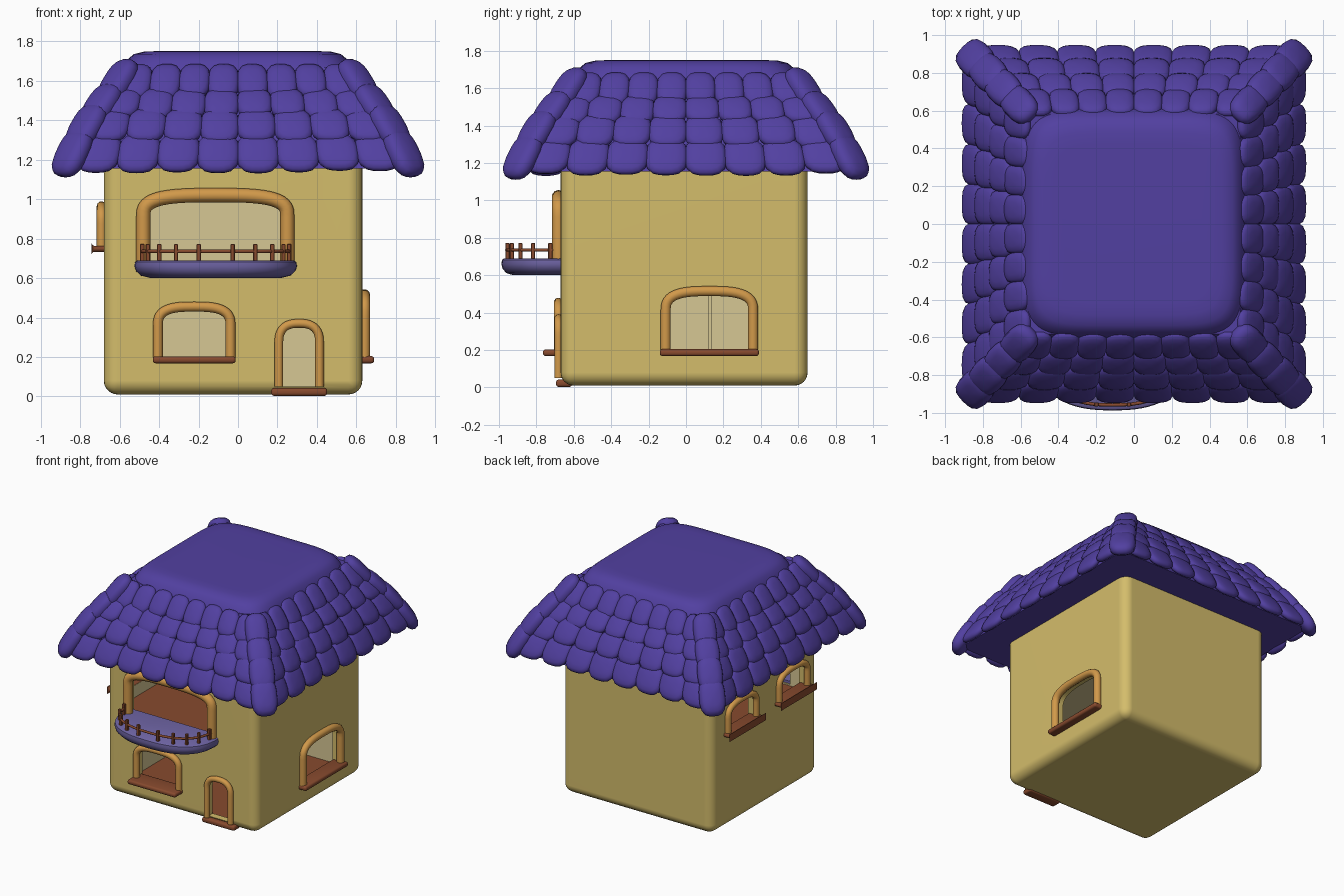
import bpy, bmesh, math, random
from mathutils import Matrix, Vector

if "Cube" in bpy.data.objects:
    bpy.data.objects.remove(bpy.data.objects["Cube"])

random.seed(4)

def material(name, rgb):
    m = bpy.data.materials.new(name)
    m.diffuse_color = [(c / 12.92 if c < 0.04 else ((c + 0.055) / 1.055) ** 2.4) for c in rgb] + [1]
    m.use_nodes = True
    m.node_tree.nodes["Principled BSDF"].inputs["Base Color"].default_value = m.diffuse_color
    return m

WALL = material("yellow plaster", (0.83, 0.74, 0.42))
CREAM = material("cream interior", (0.84, 0.78, 0.58))
BROWN = material("brown wood", (0.53, 0.29, 0.18))
TRIM = material("orange trim", (0.82, 0.60, 0.29))
ROOF = material("purple roof", (0.32, 0.25, 0.63))
STONE = material("lilac stone", (0.43, 0.39, 0.64))

def smooth(mesh, angle=40):
    for p in mesh.polygons:
        p.use_smooth = True
    mesh.set_sharp_from_angle(angle=math.radians(angle))

def make(name, bm, mats, angle=40):
    me = bpy.data.meshes.new(name)
    bmesh.ops.recalc_face_normals(bm, faces=bm.faces[:])
    bm.to_mesh(me)
    bm.free()
    for m in mats:
        me.materials.append(m)
    smooth(me, angle)
    ob = bpy.data.objects.new(name, me)
    bpy.context.collection.objects.link(ob)
    return ob

def add_box(bm, lo, hi, bevel=0, seg=3, mat=Matrix()):
    lo, hi = Vector(lo), Vector(hi)
    vs = bmesh.ops.create_cube(bm, size=1)["verts"]
    for v in vs:
        v.co = (lo + hi) / 2 + v.co * (hi - lo)
        v.co = mat @ v.co
    if bevel:
        edges = list({e for v in vs for e in v.link_edges})
        bmesh.ops.bevel(bm, geom=edges, offset=bevel, segments=seg, profile=0.5, affect='EDGES')

def add_loft(bm, rings):
    loops = [[bm.verts.new(p) for p in r] for r in rings]
    for a, b in zip(loops, loops[1:]):
        for i in range(len(a)):
            j = (i + 1) % len(a)
            bm.faces.new((a[i], a[j], b[j], b[i]))
    bm.faces.new(loops[0][::-1])
    bm.faces.new(loops[-1])

def tube(name, points, radius, mat, flat=1.0):
    cu = bpy.data.curves.new(name, 'CURVE')
    cu.dimensions = '3D'
    cu.bevel_depth, cu.bevel_resolution, cu.use_fill_caps = radius, 3, True
    sp = cu.splines.new('POLY')
    sp.points.add(len(points) - 1)
    for q, p in zip(sp.points, points):
        q.co = (*p, 1)
    tmp = bpy.data.objects.new(name, cu)
    bpy.context.collection.objects.link(tmp)
    me = bpy.data.meshes.new_from_object(tmp.evaluated_get(bpy.context.evaluated_depsgraph_get()))
    bpy.data.objects.remove(tmp)
    me.materials.clear()
    me.materials.append(mat)
    smooth(me, 50)
    ob = bpy.data.objects.new(name, me)
    bpy.context.collection.objects.link(ob)

def super_pt(t, n):
    c, s = math.cos(t), math.sin(t)
    return (math.copysign(abs(c) ** (2 / n), c), math.copysign(abs(s) ** (2 / n), s))

# House shell with rounded edges
bm = bmesh.new()
add_box(bm, (-0.68, -0.67, 0.01), (0.63, 0.65, 1.3), 0.07, 6)
house = make("house_walls", bm, [WALL, CREAM, BROWN])
cutters = []

# Two hollow rooms with brown floors
for z0, z1 in ((0.045, 0.6), (0.66, 1.13)):
    bm = bmesh.new()
    add_box(bm, (-0.62, -0.61, z0), (0.57, 0.59, z1))
    bm.normal_update()
    for f in bm.faces:
        f.material_index = 2 if f.normal.z < -0.5 else 1
    cutters.append(make("room_cutter", bm, [WALL, CREAM, BROWN]))

# Arched openings: hole, trim frame and sill in a local frame facing -y
def opening(name, origin, turn, hw, z0, z1, rise, n, r, sill=None):
    mat = Matrix.Translation(origin) @ Matrix.Rotation(math.radians(turn), 4, 'Z')
    arch = [(hw, z0)]
    for i in range(25):
        c, s = super_pt(math.pi * i / 24, n)
        arch.append((hw * c, z1 - rise + rise * s))
    arch.append((-hw, z0))
    bm = bmesh.new()
    add_loft(bm, [[mat @ Vector((x, y, z)) for x, z in arch] for y in (-0.1, 0.1)])
    cutters.append(make(name + "_cutter", bm, [WALL, CREAM, BROWN]))
    tube(name + "_frame", [mat @ Vector((x, -0.012, z)) for x, z in arch], r, TRIM)
    if sill:
        w, lo, hi, out = sill
        bm = bmesh.new()
        add_box(bm, (-w, -out, lo), (w, 0.06, hi), 0.014, 3, mat)
        make(name + "_sill", bm, [BROWN])

F, R, L = -0.67, 0.63, -0.68
opening("balcony_door", (-0.115, F, 0), 0, 0.365, 0.67, 1.02, 0.11, 3.2, 0.036)
opening("front_window", (-0.222, F, 0), 0, 0.184, 0.19, 0.455, 0.10, 3, 0.025, (0.21, 0.168, 0.203, 0.095))
opening("front_door", (0.31, F, 0), 0, 0.103, 0.05, 0.37, 0.10, 2.6, 0.022, (0.142, 0.003, 0.042, 0.025))
opening("right_window", (R, 0.125, 0), 90, 0.234, 0.19, 0.515, 0.11, 3, 0.028, (0.265, 0.168, 0.205, 0.06))
for i, y in enumerate((0.29, -0.345)):
    opening(f"left_window_{i + 1}", (L, y, 0), -90, 0.175, 0.755, 0.965, 0.09, 2.8, 0.024,
            (0.212, 0.733, 0.763, 0.062))

for c in cutters:
    c.hide_render = True
    m = house.modifiers.new("cut", 'BOOLEAN')
    m.operation, m.object, m.solver = 'DIFFERENCE', c, 'EXACT'
bpy.context.view_layer.update()
cut = bpy.data.meshes.new_from_object(house.evaluated_get(bpy.context.evaluated_depsgraph_get()))
house.modifiers.clear()
house.data = cut
smooth(cut, 35)
for c in cutters:
    bpy.data.objects.remove(c)
house.modifiers.new("even_shading", 'WEIGHTED_NORMAL').keep_sharp = True

# Ground floor partition
bm = bmesh.new()
add_box(bm, (-0.63, 0.12, 0.04), (0.15, 0.14, 0.61))
make("partition", bm, [CREAM])

# Curved balcony slab
def balcony_arc(scale, z, steps=32, a0=0, a1=math.pi):
    out = []
    for i in range(steps + 1):
        c, s = super_pt(a0 + (a1 - a0) * i / steps, 2.5)
        out.append(Vector((-0.113 + 0.412 * scale * c, -0.665 - 0.322 * scale * s, z)))
    return out

bm = bmesh.new()
add_loft(bm, [[Vector((p.x, -0.62, z))for p in (arc[0],)] + arc + [Vector((arc[-1].x, -0.62, z))]
              for z, arc in [(z, balcony_arc(s, z)) for s, z in
                             ((0.8, 0.6), (0.92, 0.612), (0.98, 0.635), (1, 0.66), (0.99, 0.682), (0.96, 0.69))]])
make("balcony", bm, [STONE])

# Balcony railing
lo, hi = math.radians(8), math.radians(172)
tube("balcony_rail", balcony_arc(0.91, 0.735, 32, 0.02, math.pi - 0.02), 0.009, BROWN)
bm = bmesh.new()
for p in balcony_arc(0.91, 0, 9, lo, hi):
    add_box(bm, (p.x - 0.011, p.y - 0.011, 0.68), (p.x + 0.011, p.y + 0.011, 0.772), 0.003, 1)
make("balcony_posts", bm, [BROWN], 30)

# Roof core
YS = 1.04
bm = bmesh.new()
add_loft(bm, [[Vector((sx * d, sy * d * YS, z)) for sx, sy in ((1, 1), (-1, 1), (-1, -1), (1, -1))]
              for d, z in ((0.86, 1.155), (0.85, 1.18), (0.56, 1.67))])
make("roof_core", bm, [ROOF], 30)

# Rounded tiles
def add_tile(bm, low, high, side, half_w, half_t):
    up = (high - low) / 2
    nrm = side.cross(up).normalized()
    if nrm.z < 0:
        nrm = -nrm
    mid = (low + high) / 2
    for v in bmesh.ops.create_uvsphere(bm, u_segments=20, v_segments=8, radius=1)["verts"]:
        x, y, z = v.co
        r = math.hypot(x, y)
        if r > 1e-4:
            c, s = abs(x / r), abs(y / r)
            k = (c ** 3 + s ** 3) ** (-1 / 3) * r ** 0.75 / r
            x, y = x * k, y * k
        z = math.copysign(abs(z) ** 0.8, z)
        v.co = mid + side * (x * half_w) + up * y + nrm * (z * half_t)

ROWS = [(0.905, 1.14), (0.84, 1.285), (0.765, 1.41), (0.685, 1.51), (0.60, 1.635)]
tiles, hips = bmesh.new(), bmesh.new()
for (d0, z0), (d1, z1) in zip(ROWS, ROWS[1:]):
    top_d, top_z = d1 - 0.045, z1 + 0.045
    for k in range(4):
        rot = Matrix.Rotation(k * math.pi / 2, 3, 'Z')
        along, out = (1, YS) if k % 2 == 0 else (YS, 1)
        span = (d0 - 0.08) * along
        side = rot @ Vector((1, 0, 0))
        for i in range(8):
            x = span * ((i + 0.5) / 4 - 1)
            dz, w = random.uniform(-0.008, 0.008), span / 8 * 1.05
            add_tile(tiles, rot @ Vector((x, -d0 * out + 0.005, z0 + dz)),
                     rot @ Vector((x * 0.95, -top_d * out, top_z)), side, w, 0.036)
    for sx in (-1, 1):
        for sy in (-1, 1):
            low = Vector((sx * (d0 - 0.012), sy * (d0 - 0.012) * YS, z0 - 0.022))
            high = Vector((sx * (top_d - 0.01), sy * (top_d - 0.01) * YS, top_z + 0.02))
            side = Vector((-sy, sx, 0)).normalized()
            add_tile(hips, low, high, side, 0.075 + 0.05 * (d0 - 0.5), 0.055)
make("roof_tiles", tiles, [ROOF], 60)
make("hip_tiles", hips, [ROOF], 60)

# Flat rounded roof cap
def cap_ring(s, z):
    pts = [super_pt(2 * math.pi * i / 72, 6) for i in range(72)]
    return [Vector((-0.003 + 0.59 * s * x, 0.003 + 0.607 * s * y, z)) for x, y in pts]

bm = bmesh.new()
add_loft(bm, [cap_ring(s, z) for s, z in
              ((0.95, 1.6), (1, 1.645), (0.985, 1.67), (0.94, 1.71), (0.89, 1.735), (0.8, 1.748), (0.7, 1.75))])
make("roof_cap", bm, [ROOF])
